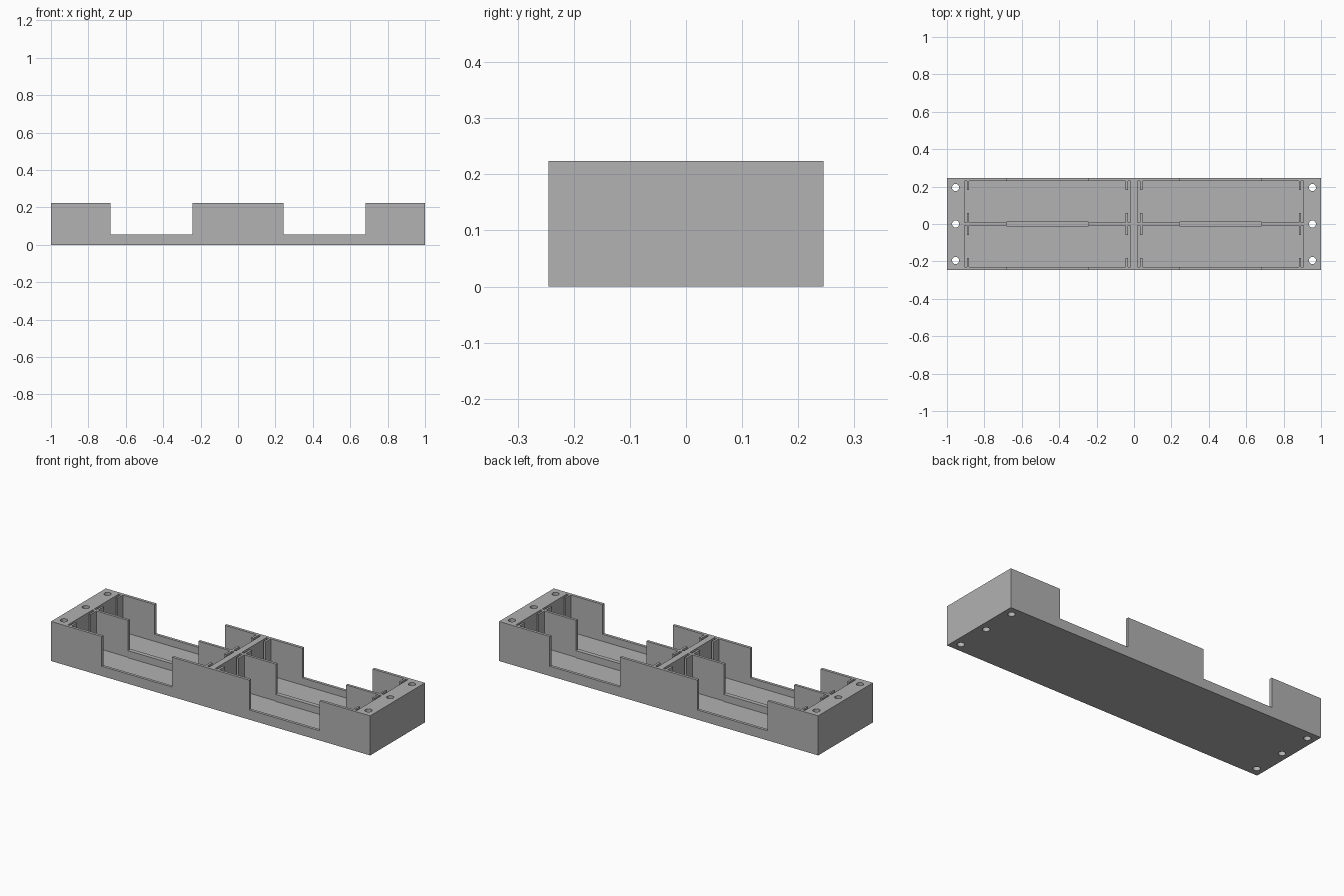
import bpy, bmesh, math
from mathutils import Matrix

if "Cube" in bpy.data.objects:
    bpy.data.objects.remove(bpy.data.objects["Cube"])

L, W, H = 1.0, 0.245, 0.224      # half length, half width, height
FLOOR, SILL = 0.015, 0.055       # floor top and notch bottom
X0, X1 = 0.018, 0.906            # cell extent in x
Y0, Y1 = 0.0075, 0.229           # cell extent in y

grey = bpy.data.materials.new("grey_plastic")
grey.diffuse_color = (0.445, 0.445, 0.445, 1)
grey.use_nodes = True
grey.node_tree.nodes["Principled BSDF"].inputs["Base Color"].default_value = grey.diffuse_color


def add_box(bm, x0, x1, y0, y1, z0, z1):
    m = Matrix.Translation(((x0 + x1) / 2, (y0 + y1) / 2, (z0 + z1) / 2))
    m = m @ Matrix.Diagonal((abs(x1 - x0), abs(y1 - y0), abs(z1 - z0), 1))
    bmesh.ops.create_cube(bm, size=1, matrix=m)


def finish(bm, name):
    me = bpy.data.meshes.new(name)
    bm.to_mesh(me)
    bm.free()
    me.materials.append(grey)
    ob = bpy.data.objects.new(name, me)
    bpy.context.collection.objects.link(ob)
    return ob


def boxes(name, items):
    bm = bmesh.new()
    for b in items:
        add_box(bm, *b)
    return finish(bm, name)


def cut(target, cutter):
    mod = target.modifiers.new(cutter.name, 'BOOLEAN')
    mod.operation, mod.solver, mod.object = 'DIFFERENCE', 'EXACT', cutter
    bpy.context.view_layer.objects.active = target
    bpy.ops.object.modifier_apply(modifier=mod.name)
    bpy.data.objects.remove(cutter)


quadrants = [(sx, sy) for sx in (-1, 1) for sy in (-1, 1)]

# Solid tray body
tray = boxes("tray", [(-L, L, -W, W, 0, H)])

# Four cell pockets
cut(tray, boxes("cell_cutter", [(sx * X0, sx * X1, sy * Y0, sy * Y1, FLOOR, 0.4)
                                for sx, sy in quadrants]))

# Finger notches through all long walls
cut(tray, boxes("notch_cutter", [(sx * 0.243, sx * 0.683, -0.4, 0.4, SILL, 0.4)
                                 for sx in (-1, 1)]))

# Screw holes through the end blocks
bm = bmesh.new()
for x in (-0.954, 0.954):
    for y in (-0.195, 0, 0.195):
        bmesh.ops.create_cone(bm, cap_ends=True, segments=32, radius1=0.019, radius2=0.019,
                              depth=1, matrix=Matrix.Translation((x, y, 0.1)))
cut(tray, finish(bm, "hole_cutter"))

# Thicker sill under the middle wall notches
boxes("middle_sill", [(sx * 0.243, sx * 0.683, -0.0125, 0.0125, FLOOR, SILL)
                      for sx in (-1, 1)])

# Ribs that hold contact plates at both ends of every cell
boxes("contact_ribs", [(sx * xa, sx * xb, sy * ya, sy * yb, FLOOR, H)
                       for sx, sy in quadrants
                       for xa, xb in ((0.032, 0.045), (0.882, 0.893))
                       for ya, yb in ((Y0, 0.06), (0.182, Y1))])

# Smooth hole walls, sharp box edges
bpy.ops.object.select_all(action='DESELECT')
tray.select_set(True)
bpy.context.view_layer.objects.active = tray
bpy.ops.object.shade_smooth_by_angle(angle=math.radians(30))
